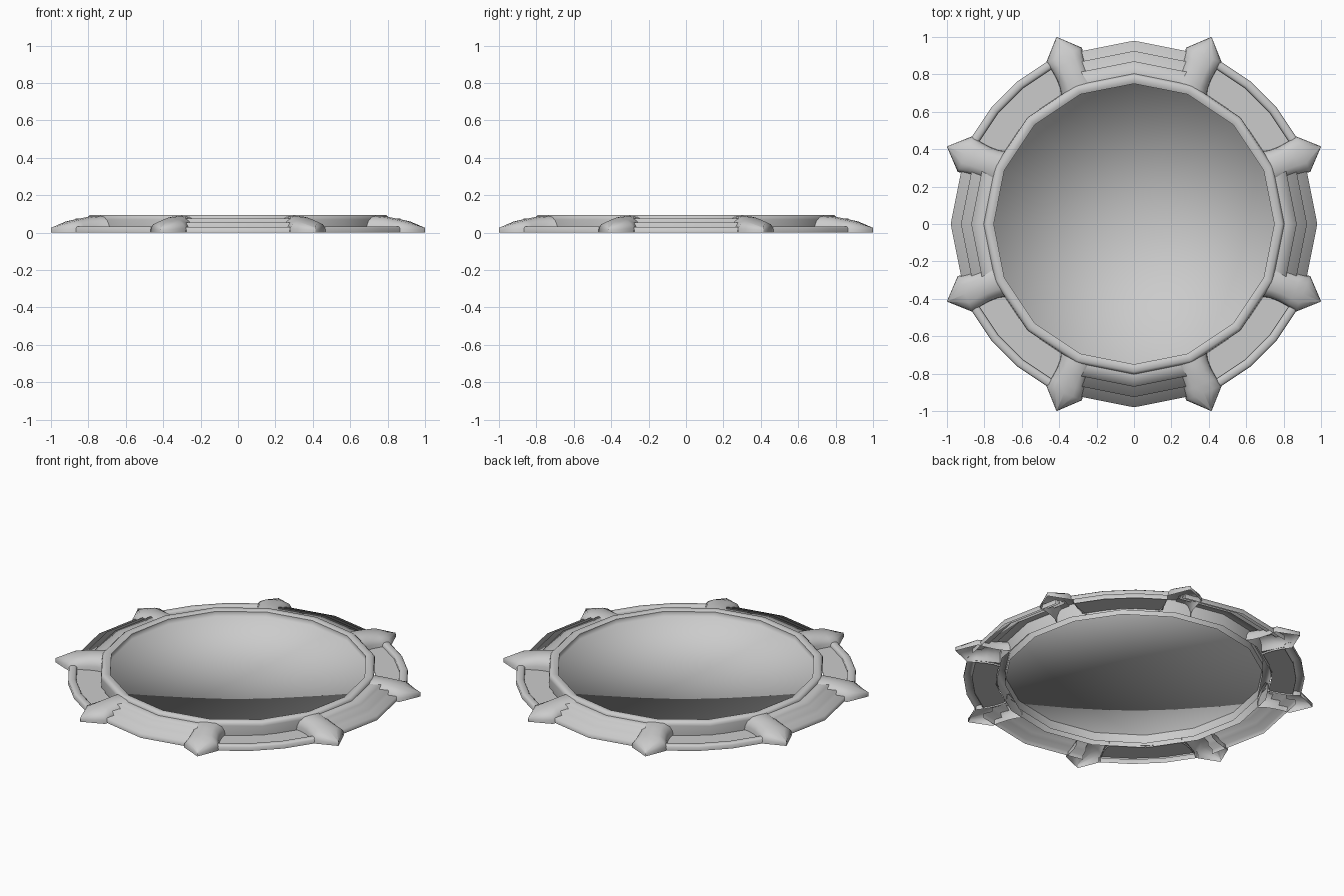
import bpy
import bmesh
from math import cos, sin, radians

cube = bpy.data.objects.get("Cube")
if cube:
    bpy.data.objects.remove(cube, do_unlink=True)

stone = bpy.data.materials.new("grey stone")
stone.use_nodes = True
stone.diffuse_color = (0.6, 0.6, 0.6, 1)
stone.node_tree.nodes["Principled BSDF"].inputs["Base Color"].default_value = (0.6, 0.6, 0.6, 1)


def finish(name, bm, smooth=True):
    bmesh.ops.remove_doubles(bm, verts=bm.verts, dist=0.0005)
    bmesh.ops.dissolve_degenerate(bm, dist=0.0005, edges=bm.edges)
    for face in bm.faces:
        face.smooth = smooth
    mesh = bpy.data.meshes.new(name)
    bm.to_mesh(mesh)
    bm.free()
    mesh.materials.append(stone)
    obj = bpy.data.objects.new(name, mesh)
    bpy.context.collection.objects.link(obj)
    return obj


def loft(bm, sections):
    """Bridge consecutive rows of points with quads."""
    rows = [[bm.verts.new(p) for p in row] for row in sections]
    for a, b in zip(rows, rows[1:]):
        for i in range(len(a) - 1):
            bm.faces.new((a[i], b[i], b[i + 1], a[i + 1]))
    return rows


def sweep(name, profile, start, end, segments, smooth=True):
    """Turn a (radius, height) profile, listed from outside in, about z."""
    bm = bmesh.new()
    sections = []
    for i in range(segments + 1):
        a = radians(start + (end - start) * i / segments)
        sections.append([(r * cos(a), r * sin(a), z) for r, z in profile])
    loft(bm, sections)
    return finish(name, bm, smooth)


# Basin: rounded rim, raised floor and the wall below the floor
FLOOR_Z = 0.055
RIM = [(0.80, 0), (0.805, 0.07), (0.802, 0.085), (0.79, 0.095),
       (0.765, 0.095), (0.75, 0.088)]
sweep("basin_rim", RIM, 0, 360, 16)
sweep("basin_floor", [(0.75, 0.088), (0.75, FLOOR_Z), (0, FLOOR_Z)], 0, 360, 16)
sweep("basin_foot", [(0.75, FLOOR_Z), (0.75, 0)], 0, 360, 16)

# Stairs, planting beds and kerbs, one of each per quarter
STEPS = [(0.98, 0), (0.98, 0.03), (0.925, 0.03), (0.925, 0.055),
         (0.87, 0.055), (0.87, 0.076), (0.80, 0.076)]
KERB = [(0.985, 0), (0.985, 0.024), (0.975, 0.033), (0.95, 0.033),
        (0.938, 0.024), (0.938, 0)]
BED = [(0.938, 0.01), (0.795, 0.01)]

for quarter, side in enumerate(("left", "back", "right", "front")):
    mid = 90 * quarter
    sweep(side + "_steps", STEPS, mid - 22.5, mid + 22.5, 2)
    sweep(f"kerb_{quarter + 1}", KERB, mid + 28, mid + 62, 3)
    sweep(f"planting_bed_{quarter + 1}", BED, mid + 28, mid + 62, 3, False)

# Buttresses: arched cross-sections (distance, half width, height)
ARCH = [(-1, 0), (-0.97, 0.4), (-0.83, 0.72), (-0.5, 0.95), (0, 1),
        (0.5, 0.95), (0.83, 0.72), (0.97, 0.4), (1, 0)]
BODY = [(0.78, 0.098, 0.088), (0.82, 0.088, 0.089), (0.87, 0.086, 0.084),
        (0.93, 0.093, 0.073), (0.977, 0.104, 0.062), (1.081, 0.002, 0.026)]


def buttress(number):
    a = radians(22.5 + 45 * number)
    bm = bmesh.new()
    sections = []
    for d, w, h in BODY:
        sections.append([(d * cos(a) - s * w * sin(a),
                          d * sin(a) + s * w * cos(a), t * h) for s, t in ARCH])
    rows = loft(bm, sections)
    bm.faces.new(rows[-1])
    bmesh.ops.recalc_face_normals(bm, faces=bm.faces)
    return finish(f"buttress_{number + 1}", bm)


for n in range(8):
    buttress(n)
